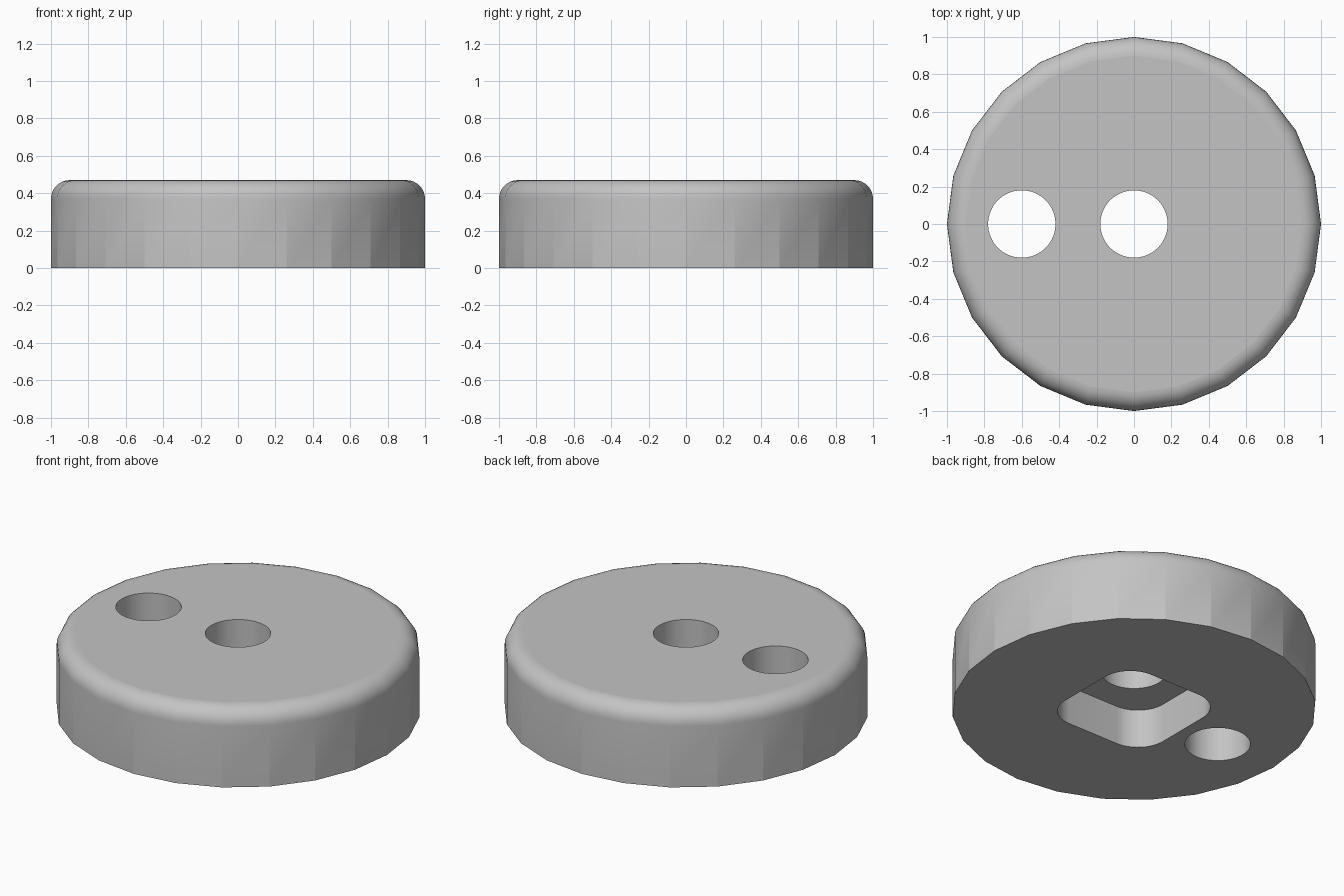
import bpy, bmesh, math

SIDES, HEIGHT, FILLET = 24, 0.47, 0.1
HOLE_R, HOLE_X = 0.18, -0.6
POCKET_HALF, POCKET_DEPTH = 0.35, 0.235

if "Cube" in bpy.data.objects:
    bpy.data.objects.remove(bpy.data.objects["Cube"])

gray = bpy.data.materials.new("plain_gray")
gray.use_nodes = True
color = (0.55, 0.55, 0.55, 1)
gray.diffuse_color = color
gray.node_tree.nodes["Principled BSDF"].inputs["Base Color"].default_value = color


def ring(radius, count, cx=0.0, cy=0.0):
    return [(cx + radius * math.cos(math.tau * i / count),
             cy + radius * math.sin(math.tau * i / count)) for i in range(count)]


def loft(name, layers):
    """Skin a stack of (outline, z) layers into a closed solid."""
    bm = bmesh.new()
    rows = [[bm.verts.new((x, y, z)) for x, y in outline] for outline, z in layers]
    n = len(rows[0])
    bm.faces.new(rows[0][::-1])
    bm.faces.new(rows[-1])
    for low, high in zip(rows, rows[1:]):
        for i in range(n):
            j = (i + 1) % n
            bm.faces.new((low[i], low[j], high[j], high[i]))
    mesh = bpy.data.meshes.new(name)
    bm.to_mesh(mesh)
    bm.free()
    mesh.materials.append(gray)
    obj = bpy.data.objects.new(name, mesh)
    bpy.context.collection.objects.link(obj)
    return obj


# Faceted disc with a rounded top rim
layers = [(ring(1, SIDES), 0)]
for k in range(9):
    a = math.pi / 2 * k / 8
    layers.append((ring(1 - FILLET + FILLET * math.cos(a), SIDES),
                   HEIGHT - FILLET + FILLET * math.sin(a)))
disc = loft("disc", layers)

# Rounded square outline for the pocket underneath
core = POCKET_HALF - HOLE_R
rounded_square = []
for corner in range(4):
    mid = math.radians(45 + 90 * corner)
    for k in range(13):
        a = mid + math.radians(-45 + 90 * k / 12)
        rounded_square.append((math.copysign(core, math.cos(mid)) + HOLE_R * math.cos(a),
                               math.copysign(core, math.sin(mid)) + HOLE_R * math.sin(a)))

# Cut the two through holes and the pocket
cutters = [loft("pocket_cutter", [(rounded_square, -0.1), (rounded_square, POCKET_DEPTH)])]
for name, x in (("center_hole_cutter", 0), ("side_hole_cutter", HOLE_X)):
    outline = ring(HOLE_R, 64, x)
    cutters.append(loft(name, [(outline, -0.1), (outline, HEIGHT + 0.1)]))
for cutter in cutters:
    cut = disc.modifiers.new(cutter.name, 'BOOLEAN')
    cut.operation, cut.solver, cut.object = 'DIFFERENCE', 'EXACT', cutter

bpy.context.view_layer.update()
result = bpy.data.meshes.new_from_object(
    disc.evaluated_get(bpy.context.evaluated_depsgraph_get()))
disc.modifiers.clear()
disc.data = result
for cutter in cutters:
    bpy.data.objects.remove(cutter)

# Smooth rim and holes, flat side facets
bm = bmesh.new()
bm.from_mesh(result)
for face in bm.faces:
    face.smooth = abs(face.normal.z) < 0.999
for edge in bm.edges:
    a, b = (v.co for v in edge.verts)
    on_wall = min(a.xy.length, b.xy.length) > 0.99 and abs(a.z - b.z) > 0.2
    edge.smooth = not on_wall and edge.calc_face_angle(0) < math.radians(30)
bm.to_mesh(result)
bm.free()
